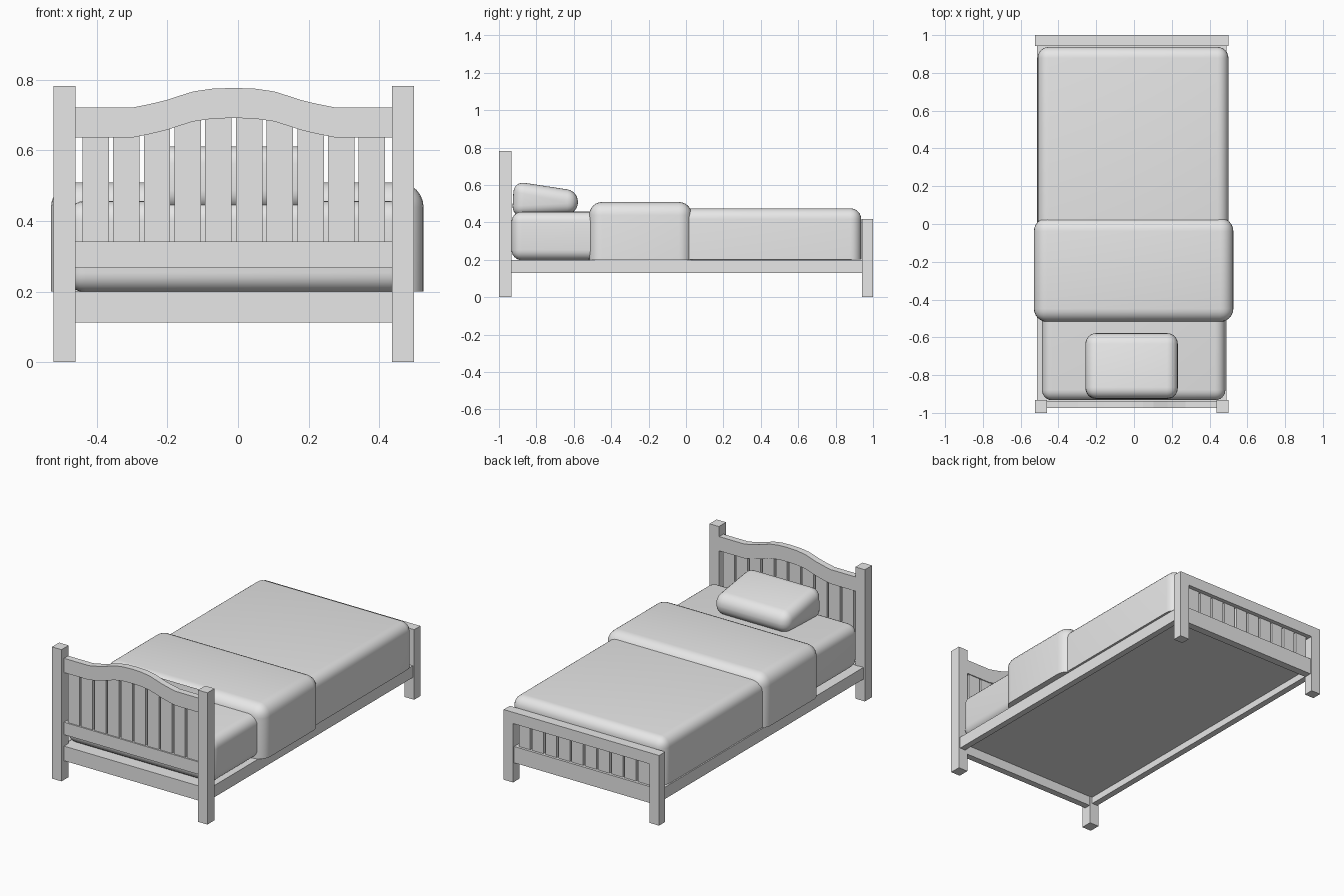
import bpy, bmesh, math

if "Cube" in bpy.data.objects:
    bpy.data.objects.remove(bpy.data.objects["Cube"])

CX = -0.012  # centre line of the wooden frame

grey = bpy.data.materials.new("plain grey")
grey.diffuse_color = (0.8, 0.8, 0.8, 1)
grey.use_nodes = True
grey.node_tree.nodes["Principled BSDF"].inputs["Base Color"].default_value = grey.diffuse_color


def finish(name, bm, smooth=False):
    bmesh.ops.recalc_face_normals(bm, faces=bm.faces)
    me = bpy.data.meshes.new(name)
    bm.to_mesh(me)
    bm.free()
    me.materials.append(grey)
    ob = bpy.data.objects.new(name, me)
    bpy.context.collection.objects.link(ob)
    if smooth:
        bpy.ops.object.select_all(action='DESELECT')
        ob.select_set(True)
        bpy.context.view_layer.objects.active = ob
        bpy.ops.object.shade_smooth_by_angle(angle=math.radians(40))
    return ob


def cube(x, y, z):
    bm = bmesh.new()
    bmesh.ops.create_cube(bm, size=1)
    for v in bm.verts:
        v.co = [(a + b) / 2 + c * (b - a) for c, (a, b) in zip(v.co, (x, y, z))]
    return bm


def box(name, x, y, z):
    return finish(name, cube(x, y, z))


def soften(bm, radius, keep_bottom):
    """Round the edges, optionally leaving the bottom edges sharp."""
    low = min(v.co.z for v in bm.verts) + 0.001
    edges = [e for e in bm.edges
             if not (keep_bottom and all(v.co.z < low for v in e.verts))]
    bmesh.ops.bevel(bm, geom=edges, offset=radius, segments=6, profile=0.5,
                    affect='EDGES', clamp_overlap=True)


def cushion(name, x, y, z, radius, keep_bottom=True):
    bm = cube(x, y, z)
    soften(bm, radius, keep_bottom)
    return finish(name, bm, True)


# Arched head rail profile
half = [(0.285, 0), (0.235, 0.010), (0.19, 0.021), (0.15, 0.034),
        (0.115, 0.045), (0.06, 0.053), (0, 0.055)]
arch = [(-u, h) for u, h in half] + [(u, h) for u, h in half[-2::-1]]
arch = [(-0.45, 0)] + arch + [(0.45, 0)]


def rise(u):
    for (a, ha), (b, hb) in zip(arch, arch[1:]):
        if a <= u <= b:
            return ha + (hb - ha) * (u - a) / (b - a)
    return 0


bm = bmesh.new()
rows = []
for y in (-0.975, -0.936):
    for base in (0.637, 0.722):
        rows.append([bm.verts.new((CX + u, y, base + h)) for u, h in arch])
fl, fu, bl, bu = rows
for p, q in ((fl, fu), (fu, bu), (bu, bl), (bl, fl)):
    for i in range(len(arch) - 1):
        bm.faces.new((p[i], p[i + 1], q[i + 1], q[i]))
for i in (0, -1):
    bm.faces.new((fl[i], fu[i], bu[i], bl[i]))
finish("arched_head_rail", bm)

# Posts and side rails, mirrored left and right
for side, s in (("left", -1), ("right", 1)):
    xs = sorted((CX + s * 0.449, CX + s * 0.511))
    box(side + "_head_post", xs, (-1, -0.933), (0, 0.783))
    box(side + "_foot_post", xs, (0.942, 1), (0, 0.36))
    xr = sorted((CX + s * 0.465, CX + s * 0.502))
    box(side + "_side_rail", xr, (-0.94, 0.945), (0.13, 0.2))

# Head and foot cross rails
inner = (CX - 0.45, CX + 0.45)
box("head_middle_rail", inner, (-0.975, -0.936), (0.268, 0.342))
box("head_lower_rail", inner, (-0.975, -0.936), (0.113, 0.2))
box("foot_top_rail", (CX - 0.511, CX + 0.511), (0.942, 1), (0.35, 0.417))
box("foot_lower_rail", inner, (0.945, 0.99), (0.113, 0.21))

# Slats of both ends
for i in range(10):
    u = (i - 4.5) * 0.087
    xs = (CX + u - 0.0375, CX + u + 0.0375)
    top = 0.637 + max(rise(u - 0.0375), rise(u + 0.0375)) + 0.01
    box(f"head_slat_{i + 1}", xs, (-0.967, -0.942), (0.335, top))
    box(f"foot_slat_{i + 1}", xs, (0.948, 0.975), (0.2, 0.36))

# Bed base
box("base_panel", (CX - 0.47, CX + 0.47), (-0.94, 0.95), (0.17, 0.198))

# Bedding
cushion("mattress", (-0.488, 0.484), (-0.933, 0.925), (0.198, 0.457), 0.055, False)
cushion("bed_cover", (-0.51, 0.5), (-0.35, 0.937), (0.203, 0.475), 0.058)
cushion("folded_blanket", (-0.53, 0.526), (-0.518, 0.032), (0.2, 0.509), 0.07)

# Pillow, thicker toward the headboard
bm = cube((-0.257, 0.232), (-0.93, -0.578), (0, 1))
for v in bm.verts:
    back = v.co.y < -0.8
    if v.co.z > 0.5:
        v.co.z = 0.62 if back else 0.568
        v.co.y += 0.01 if back else 0
    else:
        v.co.z = 0.43 if back else 0.448
soften(bm, 0.057, False)
finish("pillow", bm, True)
